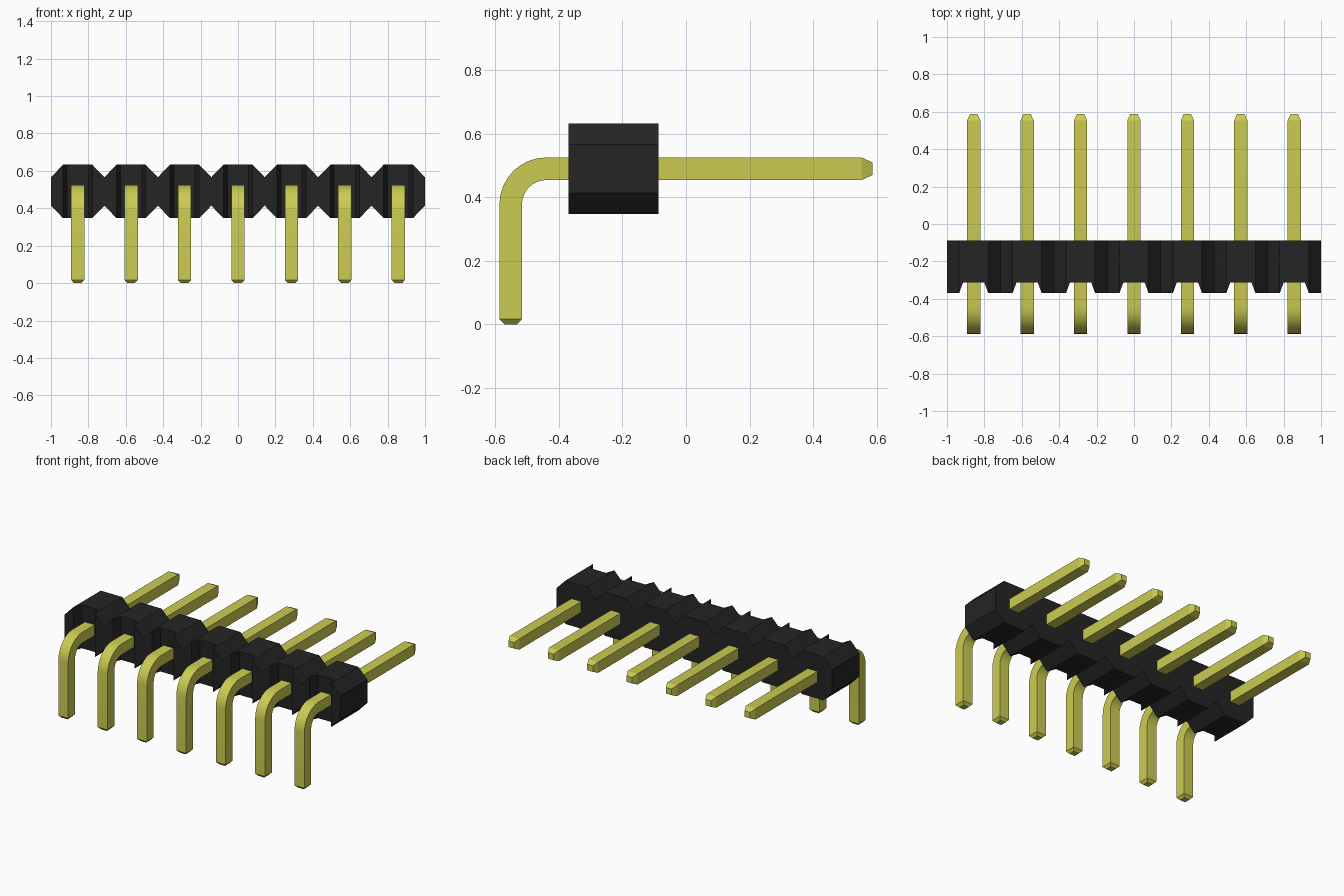
import bpy, bmesh, math
from mathutils import Vector

cube = bpy.data.objects.get("Cube")
if cube:
    bpy.data.objects.remove(cube, do_unlink=True)

COUNT = 7
PITCH = 2 / COUNT
AXIS_Z = 0.49          # height of the straight pins
PIN = 0.0355           # half thickness of a pin
TIP = 0.02             # half thickness at the pin ends


def material(name, rgb):
    m = bpy.data.materials.new(name)
    m.use_nodes = True
    m.diffuse_color = (*rgb, 1)
    bsdf = next(n for n in m.node_tree.nodes if n.type == 'BSDF_PRINCIPLED')
    bsdf.inputs["Base Color"].default_value = (*rgb, 1)
    return m


def loft(name, rings, mat):
    """Skin a run of four-cornered rings and cap both ends."""
    bm = bmesh.new()
    loops = [[bm.verts.new(p) for p in ring] for ring in rings]
    for a, b in zip(loops, loops[1:]):
        for i in range(4):
            j = (i + 1) % 4
            bm.faces.new((a[i], a[j], b[j], b[i]))
    bm.faces.new(loops[0])
    bm.faces.new(loops[-1])
    bmesh.ops.recalc_face_normals(bm, faces=bm.faces)
    mesh = bpy.data.meshes.new(name)
    bm.to_mesh(mesh)
    bm.free()
    mesh.materials.append(mat)
    obj = bpy.data.objects.new(name, mesh)
    bpy.context.collection.objects.link(obj)
    return obj


black = material("black plastic", (0.018, 0.018, 0.018))
gold = material("yellow metal", (0.6, 0.6, 0.085))

# Housing: row of octagonal cells, each with a tapered slot in its front
BACK, FRONT, SLOT = -0.087, -0.37, -0.313
half = PITCH / 2
cell = [(-0.078, FRONT, half), (-0.057, SLOT, half),
        (0.057, SLOT, half), (0.078, FRONT, half), (half, FRONT, 0.076)]
columns = [(-1, FRONT, 0.076)]
for n in range(COUNT):
    cx = (n + 0.5) * PITCH - 1
    columns += [(cx + dx, y, h) for dx, y, h in cell]
loft("housing", [[(x, y, AXIS_Z + h), (x, BACK, AXIS_Z + h),
                  (x, BACK, AXIS_Z - h), (x, y, AXIS_Z - h)]
                 for x, y, h in columns], black)

# Pin path: point, direction of travel and half thickness, from back tip to foot
LEG_Y, BEND_Y, BEND_R, STEPS = -0.552, -0.44, 0.112, 8
path = [(0.587, AXIS_Z, 0, TIP), (0.553, AXIS_Z, 0, PIN)]
for s in range(STEPS + 1):
    a = math.pi / 2 * s / STEPS
    path.append((BEND_Y - BEND_R * math.sin(a),
                 AXIS_Z - BEND_R * (1 - math.cos(a)), a, PIN))
path += [(LEG_Y, 0.017, math.pi / 2, PIN), (LEG_Y, 0, math.pi / 2, TIP)]

# Bent pins
for n in range(COUNT):
    cx = (n + 0.5) * PITCH - 1
    rings = []
    for y, z, a, r in path:
        centre = Vector((cx, y, z))
        side = Vector((r, 0, 0))
        out = Vector((0, -math.sin(a), math.cos(a))) * r
        rings.append([centre + side + out, centre - side + out,
                      centre - side - out, centre + side - out])
    pin = loft(f"pin_{n + 1}", rings, gold)
    bpy.ops.object.select_all(action='DESELECT')
    pin.select_set(True)
    bpy.context.view_layer.objects.active = pin
    bpy.ops.object.shade_smooth_by_angle(angle=math.radians(20))
